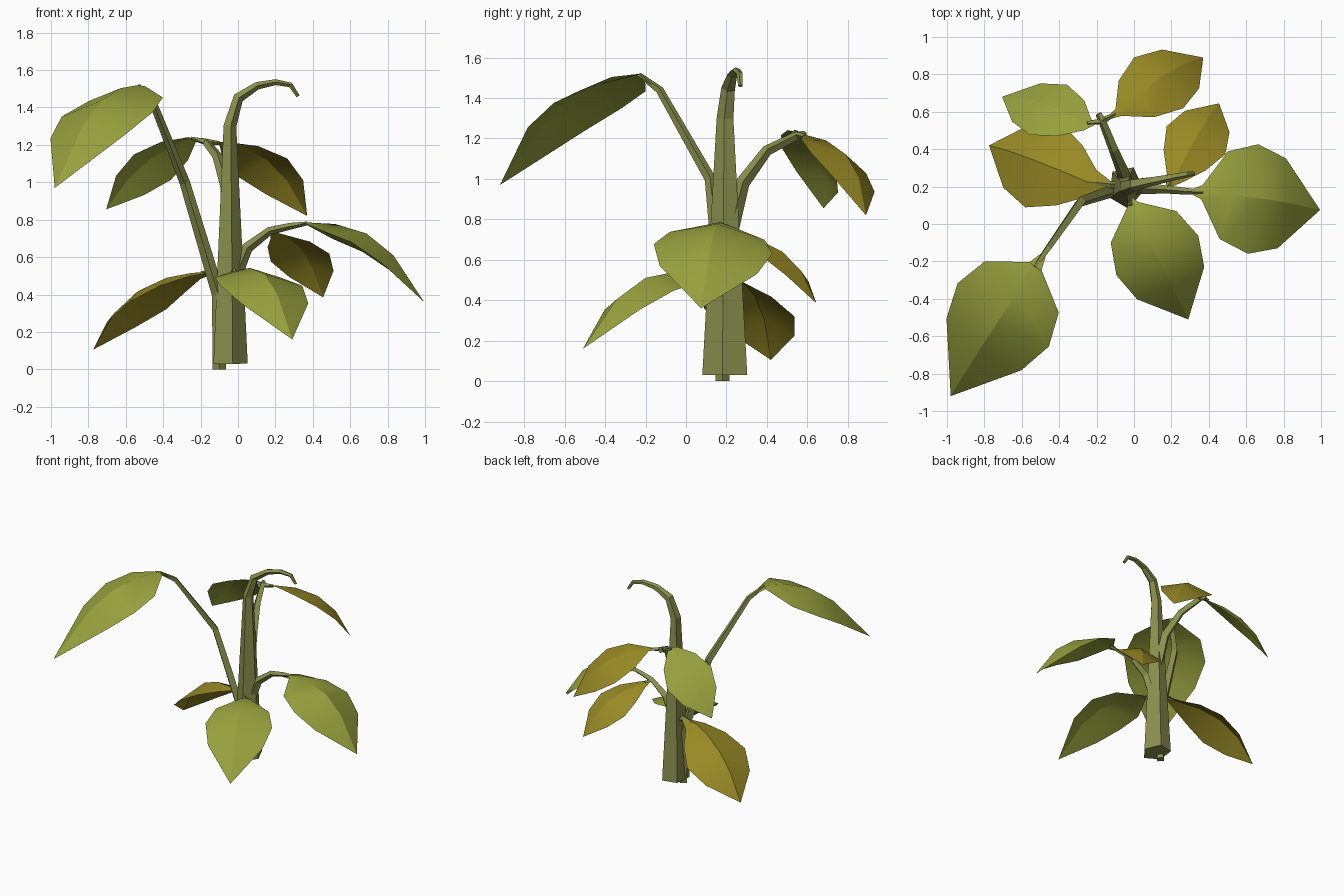
import bpy, bmesh, math
from mathutils import Vector

cube = bpy.data.objects.get("Cube")
if cube:
    bpy.data.objects.remove(cube, do_unlink=True)


def material(name, rgb):
    mat = bpy.data.materials.new(name)
    mat.use_nodes = True
    mat.diffuse_color = (*rgb, 1)
    mat.node_tree.nodes["Principled BSDF"].inputs["Base Color"].default_value = (*rgb, 1)
    return mat


stem_green = material("stem green", (0.26, 0.28, 0.075))
leaf_green = material("leaf green", (0.32, 0.365, 0.048))
leaf_gold = material("leaf gold", (0.31, 0.25, 0.018))


def finish(name, bm, mat):
    mesh = bpy.data.meshes.new(name)
    bm.to_mesh(mesh)
    bm.free()
    mesh.materials.append(mat)
    obj = bpy.data.objects.new(name, mesh)
    bpy.context.collection.objects.link(obj)
    return obj


def branch(name, points, radii, sides=4, turn=0.0, squash=1.0):
    """Sweep a tapering polygon along a path and cap both ends."""
    points = [Vector(p) for p in points]
    bm = bmesh.new()
    rings = []
    tangent = (points[1] - points[0]).normalized()
    across = (Vector((1, 0, 0)) - tangent * tangent.x).normalized()
    for i, (p, r) in enumerate(zip(points, radii)):
        ahead = points[min(i + 1, len(points) - 1)] - p
        behind = p - points[max(i - 1, 0)]
        new = (ahead.normalized() + behind.normalized()).normalized()
        across = tangent.rotation_difference(new) @ across
        tangent = new
        other = tangent.cross(across)
        ring = []
        for k in range(sides):
            a = turn + math.tau * k / sides
            offset = squash * math.cos(a) * across + math.sin(a) * other
            ring.append(bm.verts.new(p + r * offset))
        rings.append(ring)
    for low, high in zip(rings, rings[1:]):
        for k in range(sides):
            n = (k + 1) % sides
            bm.faces.new((low[k], low[n], high[n], high[k]))
    bm.faces.new(rings[0][::-1])
    bm.faces.new(rings[-1])
    return finish(name, bm, stem_green)


# Blade shapes: position along the leaf, relative width, relative arch
BROAD = ((.15, .81, .62), (.345, 1, 1), (.57, .82, .93))
ROUND = ((.17, .8, .6), (.39, 1, 1), (.635, .82, .88))
SLIM = ((.19, .72, .62), (.44, 1, 1), (.7, .76, .85))


def leaf(name, shape, root, base, tip, half_width, arch, roll, mat, neck=.13, fold=.3):
    """Arched blade folded along its midrib, pointed at the root and the tip."""
    base, tip = Vector(base), Vector(tip)
    chord = tip - base
    side = chord.cross(Vector((0, 0, 1))).normalized()
    up = side.cross(chord).normalized()
    tilted = side * math.cos(roll) + up * math.sin(roll)
    tilted_up = up * math.cos(roll) - side * math.sin(roll)
    bm = bmesh.new()
    rows = []
    for t, w, h in ((0, neck, 0), *shape):
        rib = base + chord * t + tilted_up * (h * arch * chord.length)
        w *= half_width
        rows.append([bm.verts.new(rib + tilted * (s * w) - tilted_up * (abs(s) * w * fold))
                     for s in (1, 0, -1)])
    for a, b in zip(rows, rows[1:]):
        for k in (0, 1):
            bm.faces.new((a[k], b[k], b[k + 1], a[k + 1]))
    start = bm.verts.new(root)
    end = bm.verts.new(tip)
    for k in (0, 1):
        bm.faces.new((start, rows[0][k], rows[0][k + 1]))
        bm.faces.new((rows[-1][k], end, rows[-1][k + 1]))
    bmesh.ops.recalc_face_normals(bm, faces=bm.faces)
    if sum(f.normal.dot(up) for f in bm.faces) < 0:
        bmesh.ops.reverse_faces(bm, faces=bm.faces)
    obj = finish(name, bm, mat)
    bpy.ops.object.select_all(action="DESELECT")
    obj.select_set(True)
    bpy.context.view_layer.objects.active = obj
    bpy.ops.object.shade_smooth_by_angle(angle=math.radians(30))
    return obj


# Main stem with its hooked tip
branch("main_stem",
       [(-.045, .197, .03), (-.045, .195, .75), (-.045, .195, 1.3), (0, .21, 1.45),
        (.1, .23, 1.515), (.2, .25, 1.535), (.28, .265, 1.52), (.32, .27, 1.46)],
       [.118, .076, .044, .036, .026, .02, .017, .012],
       sides=5, turn=math.radians(-80), squash=.83)

# Leaf stalks
branch("tall_front_stalk",
       [(-.1, .18, 0), (-.105, .18, .4), (-.285, .12, 1), (-.46, -.13, 1.44), (-.53, -.23, 1.515)],
       [.035, .035, .028, .02, .012])
branch("left_stalk",
       [(-.02, .19, .48), (.05, .19, .65), (.17, .185, .74), (.28, .175, .765), (.37, .17, .78)],
       [.035, .03, .022, .018, .01])
branch("back_stalk",
       [(-.04, .21, .7), (-.06, .28, .98), (-.11, .4, 1.14), (-.17, .55, 1.215), (-.19, .59, 1.22)],
       [.04, .035, .027, .022, .018])
branch("front_stalk", [(-.04, .19, .48), (-.02, .1, .53)], [.03, .012])
branch("right_stalk", [(-.04, .2, .48), (-.13, .21, .525), (-.2, .22, .515)], [.03, .018, .008])
branch("left_back_twig", [(.17, .185, .74), (.2, .23, .73)], [.015, .008])
branch("back_right_twig", [(-.17, .55, 1.215), (-.25, .54, 1.235)], [.018, .01])
branch("back_left_twig", [(-.17, .55, 1.215), (-.1, .59, 1.21)], [.018, .01])

# Leaves
leaf("tall_front_leaf", BROAD, (-.46, -.13, 1.44), (-.53, -.23, 1.52), (-.98, -.92, .97),
     .297, .13, -.05, leaf_green)
leaf("left_leaf", ROUND, (.28, .175, .765), (.37, .17, .785), (.995, .075, .36),
     .295, .17, .1, leaf_green)
leaf("front_leaf", ROUND, (-.03, .16, .5), (-.005, .1, .53), (.29, -.51, .16),
     .243, .185, 0, leaf_green)
leaf("right_leaf", SLIM, (-.1, .21, .525), (-.25, .225, .515), (-.775, .42, .105),
     .245, .15, -.1, leaf_gold, neck=.33, fold=.4)
leaf("back_right_leaf", SLIM, (-.17, .55, 1.215), (-.25, .535, 1.235), (-.705, .68, .855),
     .18, .12, -.5, leaf_green, neck=.2)
leaf("back_left_leaf", SLIM, (-.17, .55, 1.215), (-.08, .6, 1.215), (.37, .89, .82),
     .195, .16, .32, leaf_gold)
leaf("left_back_leaf", SLIM, (.17, .185, .74), (.225, .26, .72), (.455, .645, .385),
     .175, .15, .15, leaf_gold, neck=.3)
